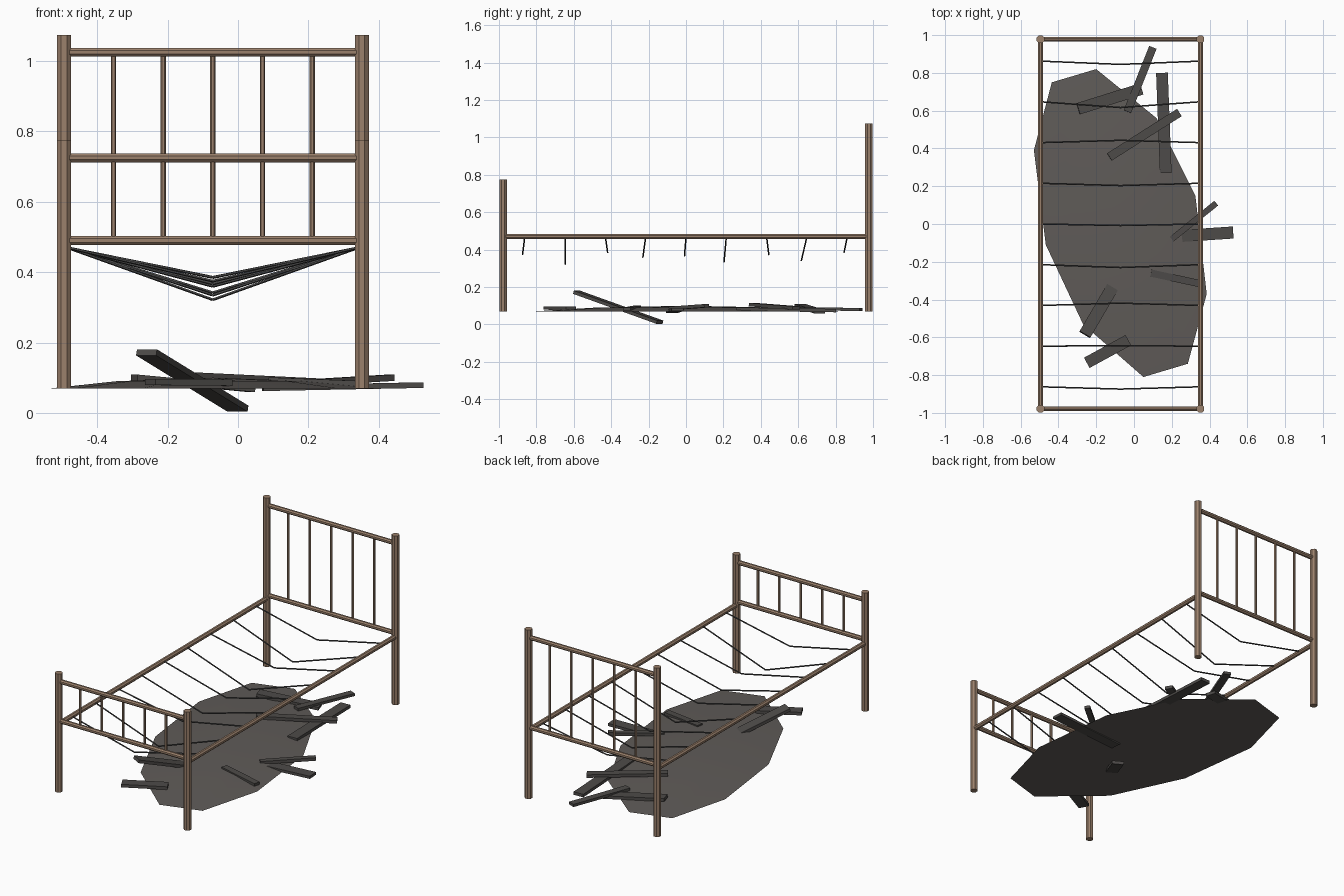
import bpy, bmesh, math
from mathutils import Vector, Matrix

if "Cube" in bpy.data.objects:
    bpy.data.objects.remove(bpy.data.objects["Cube"])


def material(name, col):
    m = bpy.data.materials.new(name)
    m.diffuse_color = (*col, 1)
    m.use_nodes = True
    m.node_tree.nodes["Principled BSDF"].inputs["Base Color"].default_value = m.diffuse_color
    return m


RUST = material("rusty_iron", (0.33, 0.22, 0.15))
WIRE = material("dark_wire", (0.06, 0.06, 0.06))
ASH = material("ash", (0.115, 0.105, 0.098))
CHAR = material("charred_wood", (0.075, 0.07, 0.066))


def finish(bm, name, mat):
    bmesh.ops.recalc_face_normals(bm, faces=bm.faces)
    me = bpy.data.meshes.new(name)
    bm.to_mesh(me)
    bm.free()
    ob = bpy.data.objects.new(name, me)
    me.materials.append(mat)
    bpy.context.collection.objects.link(ob)
    return ob


def add_rod(bm, a, b, r, sides):
    a, b = Vector(a), Vector(b)
    d = b - a
    mtx = Matrix.Translation((a + b) / 2) @ d.to_track_quat('Z', 'Y').to_matrix().to_4x4() \
        @ Matrix.Rotation(math.pi / sides, 4, 'Z')
    bmesh.ops.create_cone(bm, cap_ends=True, segments=sides, radius1=r, radius2=r,
                          depth=d.length, matrix=mtx)


def rod(name, a, b, r, sides, mat=RUST):
    bm = bmesh.new()
    add_rod(bm, a, b, r, sides)
    return finish(bm, name, mat)


XL, XR, Y, FLOOR = -0.495, 0.352, 0.978, 0.07
XM = (XL + XR) / 2

# Head and foot ends: posts, cross rails, spindles
for end, y, post_top, rail_top in (("head", Y, 1.075, 1.025), ("foot", -Y, 0.775, 0.725)):
    for side, x in (("left", XL), ("right", XR)):
        rod(f"{end}_{side}_post", (x, y, FLOOR), (x, y, post_top), 0.0215, 8)
    rod(f"{end}_top_rail", (XL, y, rail_top), (XR, y, rail_top), 0.0135, 8)
    rod(f"{end}_bottom_rail", (XL, y, 0.49), (XR, y, 0.49), 0.0135, 8)
    for i in range(1, 6):
        x = XL + (XR - XL) * i / 6
        rod(f"{end}_spindle_{i}", (x, y, 0.49), (x, y, rail_top), 0.0075, 6)

# Side rails
for side, x in (("left", XL), ("right", XR)):
    rod(f"{side}_side_rail", (x, -Y, 0.47), (x, Y, 0.47), 0.0145, 8)

# Sagging wires: (sideways drift, lowest height) from foot to head
sags = [(-0.012, 0.375), (0.002, 0.322), (0.012, 0.385), (-0.015, 0.36), (-0.008, 0.367),
        (-0.012, 0.335), (0.012, 0.373), (-0.03, 0.342), (-0.017, 0.386)]
for i, (dy, z) in enumerate(sags):
    y = (i - 4) * 0.2155
    bm = bmesh.new()
    mid = (XM, y + dy, z)
    add_rod(bm, (XL + 0.01, y, 0.47), mid, 0.0042, 5)
    add_rod(bm, mid, (XR - 0.01, y, 0.47), 0.0042, 5)
    finish(bm, f"sagging_wire_{i + 1}", WIRE)

# Low ash mound: ten-sided outline rising in rings
outline = [(-0.20, 0.82), (-0.435, 0.75), (-0.53, 0.39), (-0.467, -0.11), (-0.27, -0.53),
           (0.05, -0.81), (0.285, -0.74), (0.385, -0.37), (0.325, 0.15), (0.12, 0.56)]
bm = bmesh.new()
rings = []
for s, z in ((1, FLOOR), (0.6, 0.09)):
    rings.append([bm.verts.new((XM + (x - XM) * s, y * s, z)) for x, y in outline])
top = bm.verts.new((XM, 0, 0.1))
for i in range(10):
    j = (i + 1) % 10
    bm.faces.new((rings[0][i], rings[0][j], rings[1][j], rings[1][i]))
    bm.faces.new((rings[1][i], rings[1][j], top))
bm.faces.new(rings[0])
for f in bm.faces:
    f.smooth = len(f.verts) < 10
finish(bm, "ash_mound", ASH)

# Charred planks: start, end, width, thickness
planks = [
    ((0.10, 0.935, 0.08), (-0.035, 0.595, 0.084), 0.042, 0.016),
    ((-0.295, 0.61, 0.1), (0.04, 0.715, 0.068), 0.062, 0.018),
    ((0.148, 0.80, 0.074), (0.168, 0.27, 0.082), 0.062, 0.018),
    ((-0.13, 0.355, 0.106), (0.24, 0.59, 0.088), 0.046, 0.018),
    ((0.2, -0.08, 0.086), (0.435, 0.11, 0.1), 0.032, 0.018),
    ((0.525, -0.045, 0.079), (0.07, -0.075, 0.07), 0.064, 0.016),
    ((0.09, -0.26, 0.092), (0.345, -0.315, 0.082), 0.038, 0.018),
    ((-0.26, -0.585, 0.172), (0.0, -0.14, 0.012), 0.066, 0.018),
    ((-0.25, -0.735, 0.088), (-0.03, -0.615, 0.086), 0.062, 0.018),
]
for i, (a, b, w, t) in enumerate(planks):
    a, b = Vector(a), Vector(b)
    d = b - a
    side = d.cross(Vector((0, 0, 1))).normalized()
    up = side.cross(d).normalized()
    rot = Matrix((d.normalized(), side, up)).transposed().to_4x4()
    bm = bmesh.new()
    bmesh.ops.create_cube(bm, size=1, matrix=Matrix.Translation((a + b) / 2) @ rot
                          @ Matrix.Diagonal((d.length, w, t, 1)))
    finish(bm, f"charred_plank_{i + 1}", CHAR)
